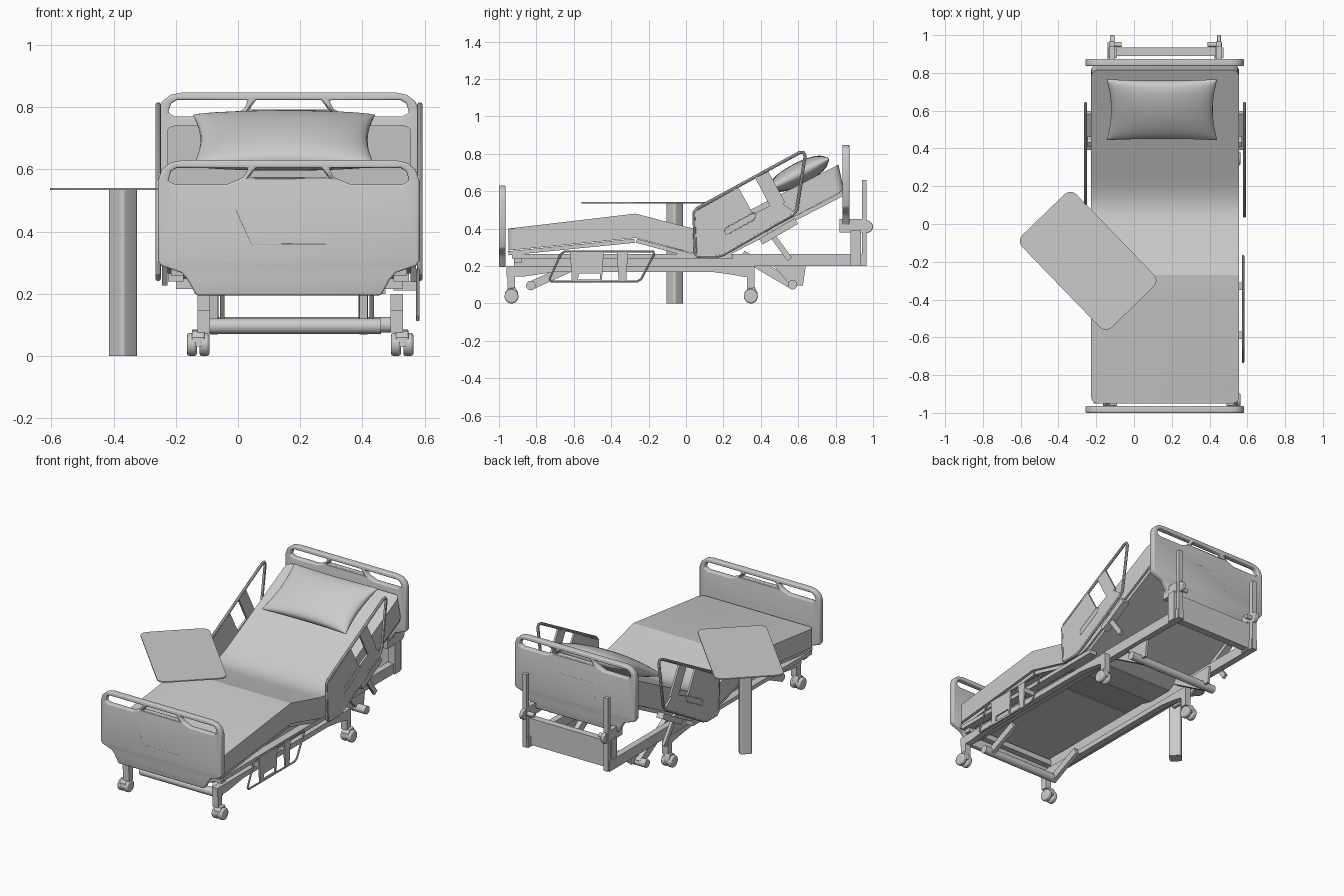
import bpy, bmesh, math
from mathutils import Matrix, Vector

if "Cube" in bpy.data.objects:
    bpy.data.objects.remove(bpy.data.objects["Cube"])

CX = 0.163  # bed centre line
AXES = {'X': Matrix(((0, 0, 1), (1, 0, 0), (0, 1, 0))),
        'Y': Matrix(((1, 0, 0), (0, 0, -1), (0, 1, 0))),
        'Z': Matrix.Identity(3)}


def finish(ob, name, angle=30):
    bpy.ops.object.select_all(action='DESELECT')
    bpy.context.view_layer.objects.active = ob
    ob.select_set(True)
    if ob.type == 'CURVE':
        bpy.ops.object.convert(target='MESH')
        ob = bpy.context.object
    ob.name = name
    bpy.ops.object.shade_smooth_by_angle(angle=math.radians(angle))
    return ob


def curve_object(name, loops, dims, cyclic=True):
    cu = bpy.data.curves.new(name, 'CURVE')
    cu.dimensions = dims
    for pts in loops:
        sp = cu.splines.new('POLY')
        sp.points.add(len(pts) - 1)
        for p, co in zip(sp.points, pts):
            p.co = (*co, 1) if len(co) == 3 else (*co, 0, 1)
        sp.use_cyclic_u = cyclic
    ob = bpy.data.objects.new(name, cu)
    bpy.context.collection.objects.link(ob)
    return ob


def prism(name, loops, axis, a, b, bevel=0.0):
    """Extrude outlines (later loops are holes) from a to b along an axis."""
    ob = curve_object(name, loops, '2D')
    cu = ob.data
    cu.fill_mode = 'BOTH'
    cu.extrude = abs(b - a) / 2 - bevel
    cu.bevel_depth, cu.offset, cu.bevel_resolution = bevel, -bevel, 2
    m = AXES[axis].to_4x4()
    m.translation = Vector([(a + b) / 2 if axis == k else 0 for k in 'XYZ'])
    ob.matrix_world = m
    ob = finish(ob, name)
    ob.data.transform(ob.matrix_world)
    ob.matrix_world = Matrix.Identity(4)
    return ob


def tube(name, pts, r, cyclic=False):
    ob = curve_object(name, [pts], '3D', cyclic)
    ob.data.bevel_depth, ob.data.bevel_resolution = r, 2
    ob.data.use_fill_caps = True
    return finish(ob, name, 40)


def box(name, x, y, z):
    return prism(name, [[(y[0], z[0]), (y[1], z[0]), (y[1], z[1]), (y[0], z[1])]], 'X', *x)


def cyl(name, c, r, depth, bevel=0.0):
    """Cylinder lying along x."""
    bpy.ops.mesh.primitive_cylinder_add(vertices=32, radius=r, depth=depth, location=c,
                                        rotation=(0, math.pi / 2, 0))
    ob = bpy.context.object
    if bevel:
        mod = ob.modifiers.new('round', 'BEVEL')
        mod.width, mod.segments = bevel, 2
    return finish(ob, name)


def bar(name, p, q, w, x0, x1):
    """Flat bar between two (y, z) points."""
    p, q = Vector(p), Vector(q)
    n = (q - p).normalized().orthogonal() * w / 2
    return prism(name, [[tuple(v) for v in (p + n, q + n, q - n, p - n)]], 'X', x0, x1)


# Headboard and footboard, with three hand slots each
def end_board(name, y0, y1, top):
    half = [(-.34, 0), (-.38, -.008), (-.408, -.03), (-.42, -.065), (-.42, -.325), (-.41, -.34),
            (-.345, -.362), (-.325, -.385), (-.297, -.435)]
    outline = half + [(-x, z) for x, z in reversed(half)]
    slot = [(-.36, -.025), (-.13, -.025), (-.143, -.052), (-.16, -.062), (-.2, -.078),
            (-.365, -.078), (-.388, -.066), (-.378, -.036)]
    middle = [(-.105, -.025), (.105, -.025), (.127, -.055), (-.127, -.055)]
    loops = [outline, slot, middle, [(-x, z) for x, z in slot]]
    ob = prism(name, [[(x + CX, z + top) for x, z in l] for l in loops], 'Y', y0, y1)
    bm = bmesh.new()
    bm.from_mesh(ob.data)
    bmesh.ops.remove_doubles(bm, verts=bm.verts, dist=1e-5)
    bm.to_mesh(ob.data)
    bm.free()
    mod = ob.modifiers.new('round', 'BEVEL')
    mod.width, mod.segments, mod.angle_limit = .009, 3, math.radians(60)

end_board('headboard', .836, .874, .848)
end_board('footboard', -1.0, -.964, .63)
tube('footboard_accent', [(CX - .17, -.999, .47), (CX - .12, -.999, .36), (CX + .12, -.999, .36)], .0015)
tube('headboard_accent', [(CX + .1, .873, .68), (CX - .18, .873, .68), (CX - .13, .873, .57)], .0015)

# Mattress: bent profile, corners rounded in plan
top = [(-.95, .40), (-.27, .48), (.0, .41), (.05, .40), (.1, .398), (.15, .408), (.2, .428), (.25, .452), (.815, .742)]
low = [(.845, .605), (.24, .285), (.18, .265), (.05, .265), (-.27, .35), (-.95, .283)]
mattress = prism('mattress', [top + low], 'X', -.227, .556)
bm = bmesh.new()
bm.from_mesh(mattress.data)
bmesh.ops.remove_doubles(bm, verts=bm.verts, dist=1e-4)
ends = [e for e in bm.edges if abs(e.verts[0].co.x - e.verts[1].co.x) < 1e-4
        and (all(v.co.y < -.94 for v in e.verts) or all(v.co.y > .81 for v in e.verts))]
bmesh.ops.bevel(bm, geom=ends, offset=.035, segments=5, profile=.5, affect='EDGES')
bm.to_mesh(mattress.data)
bm.free()
finish(mattress, 'mattress', 19)

# Deck panels below the mattress
for i, (p, q) in enumerate([((-.95, .268), (-.275, .335)), ((-.265, .335), (.035, .255)),
                            ((.035, .255), (.2, .255)), ((.2, .255), (.85, .592))]):
    bar(f'deck_panel_{i}', p, q, .022, -.215, .543)

# Pillow
bm = bmesh.new()
N = 24
bmesh.ops.create_grid(bm, x_segments=N, y_segments=N, size=1)
bot = bmesh.ops.duplicate(bm, geom=bm.faces[:])['geom']
under = {g for g in bot if isinstance(g, bmesh.types.BMVert)}
bmesh.ops.reverse_faces(bm, faces=[g for g in bot if isinstance(g, bmesh.types.BMFace)])
for v in bm.verts:
    u, w = math.sin(v.co.x * math.pi / 2), math.sin(v.co.y * math.pi / 2)
    h = .06 * max(0, (1 - u * u) * (1 - w * w)) ** .4
    v.co = (u * (.293 - .024 * (1 - w * w)), w * (.18 - .012 * (1 - u * u)), -h if v in under else h)
bmesh.ops.remove_doubles(bm, verts=bm.verts, dist=1e-5)
me = bpy.data.meshes.new('pillow')
bm.to_mesh(me)
bm.free()
pillow = bpy.data.objects.new('pillow', me)
bpy.context.collection.objects.link(pillow)
pillow.location, pillow.rotation_euler = (.148, .605, .693), (math.radians(27), 0, 0)
finish(pillow, 'pillow', 60)

# Raised head-end side rails
rail = [(.042, .485), (.06, .508), (.605, .805), (.628, .808), (.637, .79), (.592, .5), (.57, .475),
        (.2, .262), (.16, .25), (.065, .25), (.05, .265)]
panel = [(.048, .49), (.28, .62), (.36, .475), (.28, .315), (.19, .26), (.06, .25)]
slot = [(.215, .365), (.36, .445), (.375, .475), (.36, .485), (.215, .405), (.205, .385)]
for side, x in (('left', -.257), ('right', .585)):
    s = 1 if x < CX else -1
    tube(f'{side}_head_rail_frame', [(x, y, z) for y, z in rail], .009, True)
    prism(f'{side}_head_rail_panel', [panel], 'X', x - .006, x + .006)
    tube(f'{side}_head_rail_grip', [(x - s * .005, y, z) for y, z in slot], .003, True)
    prism(f'{side}_head_rail_strut', [[(.37, .67), (.44, .705), (.53, .54), (.46, .5)]], 'X', x - .006, x + .006)
    prism(f'{side}_head_rail_lower', [[(.28, .315), (.35, .475), (.5, .545), (.585, .485)]],
          'X', x - .006, x + .006)
    bar(f'{side}_rail_arm', (.42, .42), (.555, .235), .03, x + s * .012, x + s * .03)
    bar(f'{side}_rail_mount', (.4, .33), (.59, .44), .035, x, x + s * .045)

# Lowered foot-end rail, right side only
x = .578
tube('foot_rail_frame', [(x, y, z) for y, z in [(-.65, .277), (-.175, .277), (-.17, .262), (-.24, .13),
     (-.262, .117), (-.72, .117), (-.73, .13), (-.67, .262)]], .006, True)
prism('foot_rail_panel', [[(-.62, .28), (-.44, .28), (-.45, .115), (-.61, .115)],
                          [(-.57, .16), (-.46, .16), (-.46, .128), (-.58, .128)]], 'X', x - .005, x + .005)
prism('foot_rail_strut', [[(-.37, .28), (-.31, .28), (-.32, .115), (-.36, .115)]], 'X', x - .005, x + .005)
for y in (-.59, -.33):
    box('foot_rail_mount', (.5, x), (y - .02, y + .02), (.21, .24))

# Upper frame
for x in (-.12, .445):
    box('main_beam', (x - .02, x + .02), (-.92, .96), (.2, .265))
    box('frame_post', (x - .012, x + .018), (.94, .965), (.2, .66))
    box('post_column', (x - .015, x + .03), (.88, .935), (.2, .39))
    box('headboard_bracket', (x - .012, x + .02), (.82, .945), (.38, .45))
    cyl('wall_roller', (x + .005, .967, .41), .033, .022, .004)
    cyl('roller_axle', (x + (.03 if x < CX else -.03), .95, .41), .014, .05)
box('rear_plate', (-.135, .46), (.89, .935), (.21, .375))
box('foot_cross_member', (-.2, .53), (-.92, -.88), (.215, .25))
for x in (-.2, .525):
    box('deck_side_beam', (x - .025, x + .025), (-.93, .25), (.24, .265))

# Base frame, lift arms and casters
base = [(-.96, .2), (.36, .2), (.36, .14), (.32, .14), (.24, .155), (.14, .168), (-.7, .168), (-.86, .145), (-.96, .145)]
for x in (-.11, .51):
    s = -1 if x < CX else 1
    prism('base_beam', [base], 'X', x - .02, x + .02)
    for y in (-.935, .345):
        wx, wy = x + s * .018, y + .002
        box('caster_leg', (x - .02, x + .02), (y - .02, y + .02), (.075, .2))
        prism('caster_hood', [[(wy - .036, .03), (wy - .034, .06), (wy - .015, .08), (wy + .02, .085),
                               (wy + .034, .06), (wy + .034, .03)]], 'X', wx - .02, wx + .02, .004)
        for dx in (-.02, .02):
            cyl('caster_wheel', (wx + dx, wy, .037), .037, .032, .008)
cyl('foot_lift_tube', (.185, -.83, .096), .025, .55)
cyl('head_lift_tube', (.185, .57, .1), .025, .63)
for x in (-.078, .403):
    bar('foot_lift_arm', (-.84, .09), (-.62, .19), .045, x - .013, x + .013)
    bar('head_lift_arm', (.3, .26), (.58, .095), .05, x - .015, x + .015)
    prism('lift_bracket', [[(.47, .2), (.64, .2), (.625, .095), (.56, .095)]], 'X', x + .02, x + .035)


# Overbed table: thin rounded top on a rounded square column, both turned
def turned_slab(name, cx, cy, L, W, R, z0, z1):
    pts, c, s = [], math.cos(math.radians(-46)), math.sin(math.radians(-46))
    for k, (sx, sy) in enumerate([(1, 1), (-1, 1), (-1, -1), (1, -1)]):
        for j in range(7):
            a = (k + j / 6) * math.pi / 2
            px, py = sx * (L - R) + R * math.cos(a), sy * (W - R) + R * math.sin(a)
            pts.append((cx + c * px - s * py, cy + s * px + c * py))
    return prism(name, [pts], 'Z', z0, z1)

turned_slab('table_top', -.243, -.195, .34, .2, .045, .534, .541)
turned_slab('table_column', -.37, -.06, .036, .036, .014, 0, .534)
